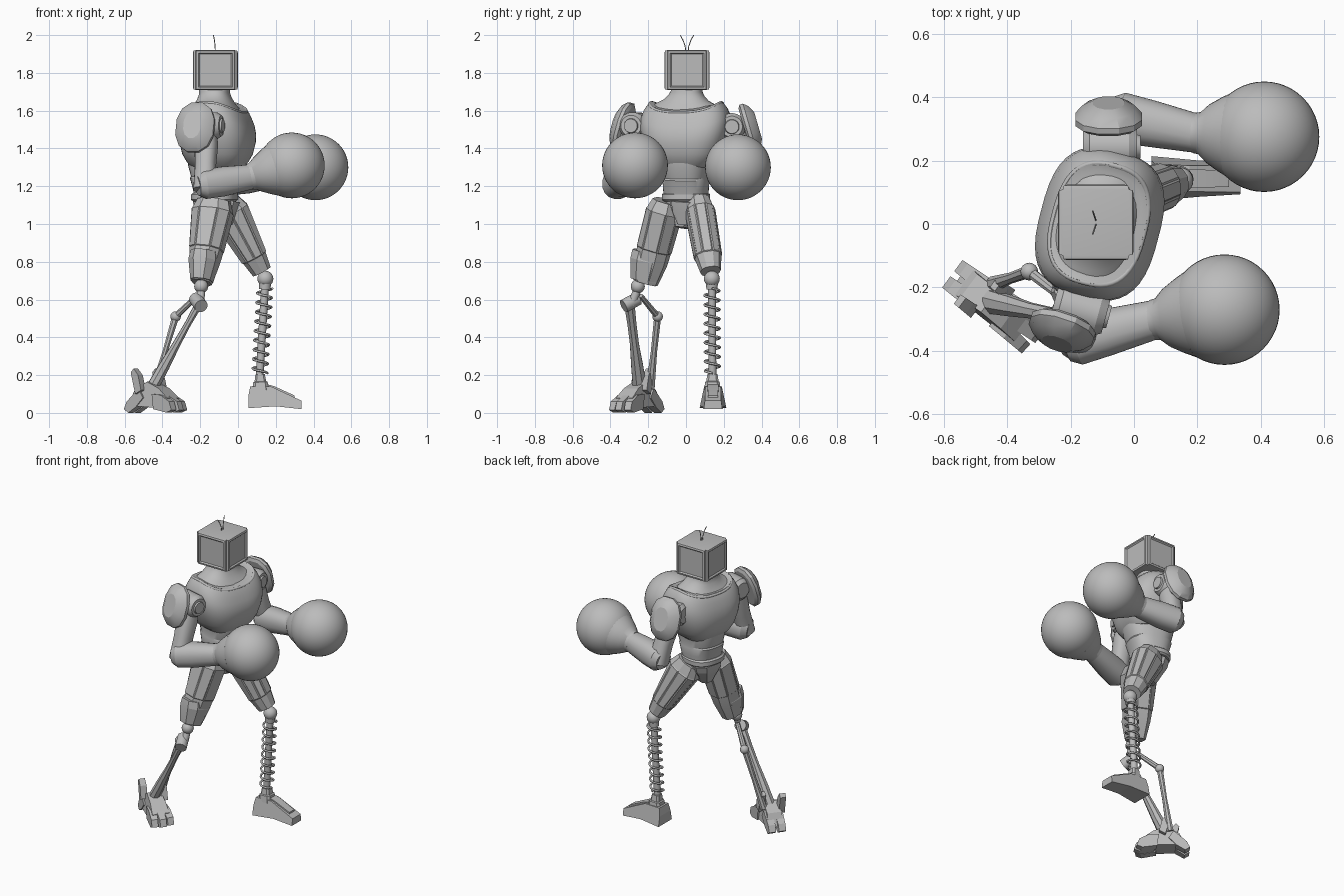
import bpy, bmesh, math
from mathutils import Vector, Matrix

if "Cube" in bpy.data.objects:
    bpy.data.objects.remove(bpy.data.objects["Cube"])

GREY = (0.5, 0.5, 0.5, 1)
metal = bpy.data.materials.new("plain grey")
metal.use_nodes = True
metal.diffuse_color = GREY
metal.node_tree.nodes["Principled BSDF"].inputs["Base Color"].default_value = GREY


def finish(name, bm, angle=30):
    bmesh.ops.recalc_face_normals(bm, faces=bm.faces)
    mesh = bpy.data.meshes.new(name)
    bm.to_mesh(mesh)
    bm.free()
    ob = bpy.data.objects.new(name, mesh)
    bpy.context.collection.objects.link(ob)
    mesh.materials.append(metal)
    bpy.ops.object.select_all(action='DESELECT')
    ob.select_set(True)
    bpy.context.view_layer.objects.active = ob
    bpy.ops.object.shade_smooth_by_angle(angle=math.radians(angle))
    return ob


def frame(axis, ref):
    w = Vector(axis).normalized()
    u = (Vector(ref) - w * w.dot(Vector(ref))).normalized()
    return u, w.cross(u), w


def limb(name, a, b, rings, sides=24, ref=(1, 0, 0), power=2, panel=0, warp=None, angle=30):
    """Loft rings (t, radius along ref, radius across) from a to b; panel raises plates on long walls."""
    a, b = Vector(a), Vector(b)
    u, v, w = frame(b - a, ref)
    bm = bmesh.new()
    loops = []
    for t, ru, rv in rings:
        mid = a.lerp(b, t)
        loop = []
        for i in range(sides):
            g = 2 * math.pi * (i + 0.5) / sides
            c, s = math.cos(g), math.sin(g)
            p = mid + u * ru * math.copysign(abs(c) ** (2 / power), c)
            p += v * rv * math.copysign(abs(s) ** (2 / power), s)
            loop.append(bm.verts.new(warp(p) if warp else p))
        loops.append(loop)
    walls = []
    for k, (lo, hi) in enumerate(zip(loops, loops[1:])):
        for i in range(sides):
            j = (i + 1) % sides
            f = bm.faces.new((lo[i], lo[j], hi[j], hi[i]))
            if rings[k + 1][0] - rings[k][0] > 0.3:
                walls.append(f)
    bm.faces.new(loops[0])
    bm.faces.new(loops[-1])
    if panel:
        bmesh.ops.recalc_face_normals(bm, faces=bm.faces)
        bmesh.ops.inset_individual(bm, faces=walls, thickness=panel, depth=panel * 0.7)
    return finish(name, bm, angle)


def rod(name, a, b, r, r2=None, sides=16, ref=(1, 0, 0)):
    return limb(name, a, b, [(0, r, r), (1, r2 or r, r2 or r)], sides, ref)


def ball(name, at, r, seg=24):
    bm = bmesh.new()
    bmesh.ops.create_uvsphere(bm, u_segments=seg, v_segments=seg // 2, radius=r,
                              matrix=Matrix.Translation(at))
    return finish(name, bm, 60)


def prism(name, profile, w0, w1, at, yaw=0, top=1):
    """Side profile (x, z); half width w0 at the back to w1 in front, scaled by top at the highest point."""
    bm = bmesh.new()
    lo, span = min(p[0] for p in profile), max(p[0] for p in profile) - min(p[0] for p in profile)
    high = max(p[1] for p in profile)
    sides = []
    for s in (-1, 1):
        sides.append([bm.verts.new((x, s * (w0 + (w1 - w0) * (x - lo) / span) * (1 + (top - 1) * z / high), z))
                      for x, z in profile])
    n = len(profile)
    bm.faces.new(sides[0])
    bm.faces.new(sides[1])
    for i in range(n):
        j = (i + 1) % n
        bm.faces.new((sides[0][i], sides[0][j], sides[1][j], sides[1][i]))
    bmesh.ops.transform(bm, verts=bm.verts, matrix=Matrix.Translation(at) @ Matrix.Rotation(yaw, 4, 'Z'))
    return finish(name, bm, 10)


def tube(name, pts, r, cyclic=False):
    cu = bpy.data.curves.new(name, 'CURVE')
    cu.dimensions = '3D'
    cu.bevel_depth, cu.bevel_resolution, cu.use_fill_caps = r, 1, True
    sp = cu.splines.new('POLY')
    sp.points.add(len(pts) - 1)
    for q, p in zip(sp.points, pts):
        q.co = (*p, 1)
    sp.use_cyclic_u = cyclic
    sp.use_smooth = True
    cu.materials.append(metal)
    ob = bpy.data.objects.new(name, cu)
    bpy.context.collection.objects.link(ob)
    return ob


# Head: box with a chamfered plate and shallow screen on every side
bm = bmesh.new()
bmesh.ops.create_cube(bm, size=1, matrix=Matrix.Translation((-0.12, 0.005, 1.815)) @ Matrix.Diagonal((0.208, 0.208, 0.21, 1)))
bmesh.ops.recalc_face_normals(bm, faces=bm.faces)
sides = [f for f in bm.faces if abs(f.normal.z) < 0.5]
bmesh.ops.inset_individual(bm, faces=sides, thickness=0.004, depth=0.012)
bmesh.ops.inset_individual(bm, faces=sides, thickness=0.016, depth=0.003)
bmesh.ops.inset_individual(bm, faces=sides, thickness=0.01, depth=-0.008)
finish("head", bm, 15)
for s in (-1, 1):
    tube("antenna", [(-0.12 - 0.01 * t * t, 0.005 + s * (0.006 + 0.03 * t * t), 1.91 + 0.09 * t)
                     for t in (0, 0.35, 0.7, 1)], 0.0025)

# Torso: twisted toward the right, with a collar that dips in front and behind
FACING = Vector((math.cos(-0.26), math.sin(-0.26), 0))
SIDE = Vector((-FACING.y, FACING.x, 0))


def dip(p):
    p = Vector(p)
    k = max(0, min(1, (p.z - 1.42) / 0.2))
    p.z -= 2.2 * k * (p - Vector((-0.12, 0, p.z))).dot(FACING) ** 2
    return p


limb("chest", (-0.108, 0, 1.30), (-0.108, 0, 1.65),
     [(0, .13, .13), (.08, .155, .165), (.2, .177, .195), (.4, .19, .222), (.6, .19, .237), (.78, .182, .235),
      (.9, .168, .218), (.97, .155, .2), (1, .142, .188), (.97, .12, .165)],
     40, FACING, 2.8, warp=dip)
limb("neck", (-0.122, 0, 1.59), (-0.125, 0.005, 1.73),
     [(0, .145, .19), (.25, .138, .183), (.36, .12, .15), (.48, .104, .118), (.65, .088, .094), (.8, .08, .083),
      (1, .08, .08)], 40, FACING, 2.5, warp=dip)
collar = []
for i in range(48):
    c, s = math.cos(i * math.pi / 24), math.sin(i * math.pi / 24)
    collar.append(dip(Vector((-0.11, 0, 1.642)) + FACING * 0.144 * math.copysign(abs(c) ** .75, c)
                      + SIDE * 0.19 * math.copysign(abs(s) ** .75, s)))
tube("collar", collar, 0.009, True)
limb("abdomen", (-0.12, 0, 1.15), (-0.11, 0, 1.34),
     [(0, .11, .115), (.2, .12, .118), (.45, .137, .12), (.5, .132, .117), (.8, .15, .128), (1, .155, .13)],
     32, FACING, 2.5)
limb("belt", (-0.125, 0, 1.12), (-0.125, 0, 1.165),
     [(0, .11, .115), (.2, .12, .125), (.8, .12, .125), (1, .11, .115)], 32, FACING, 2.5)
limb("pelvis", (-0.125, 0, 1.13), (-0.115, -0.02, 0.98),
     [(0, .11, .11), (.3, .105, .1), (.6, .085, .07), (1, .06, .04)], 8, FACING, 3, angle=20)
limb("hip_plate", (-0.02, -0.015, 1.12), (-0.05, -0.015, 1.0),
     [(0, .02, .065), (.5, .02, .055), (1, .015, .03)], 8, FACING, 5, angle=20)

# Arms: shoulder drum, shield pad, upper arm, forearm, round glove
ARMS = {
    "right": dict(shoulder=(-0.165, -0.27, 1.52), face=(0.96, -0.26, 0), pad=(-0.22, -0.31, 1.505),
                  out=(-0.3, -0.9, 0.28), elbow=(-0.175, -0.365, 1.21), wrist=(0.07, -0.3, 1.25),
                  glove=(0.285, -0.27, 1.31)),
    "left": dict(shoulder=(-0.07, 0.243, 1.515), face=(1, 0, 0), pad=(-0.08, 0.31, 1.5),
                 out=(0, 0.96, 0.28), elbow=(-0.035, 0.335, 1.23), wrist=(0.2, 0.285, 1.26),
                 glove=(0.41, 0.275, 1.30)),
}
for tag, arm in ARMS.items():
    sh, face, out, pad, elbow, wrist, glove = (
        Vector(arm[k]) for k in ("shoulder", "face", "out", "pad", "elbow", "wrist", "glove"))
    limb(tag + "_shoulder", sh - face * 0.09, sh + face * 0.08,
         [(0, .05, .05), (.12, .072, .072), (.85, .072, .072), (1, .056, .056)], 24, (0, 0, 1))
    rod(tag + "_shoulder_cap", sh + face * 0.07, sh + face * 0.09, 0.042, 0.036, 24, (0, 0, 1))
    limb(tag + "_shoulder_pad", pad, pad + out.normalized() * 0.075,
         [(0, .12, .09), (.15, .138, .108), (.4, .138, .108), (.75, .115, .085), (1, .075, .05)],
         12, (0, 0, 1), 2.3, angle=25)
    down = (elbow - sh).normalized()
    limb(tag + "_upper_arm", sh, elbow + down * 0.03,
         [(0, .05, .055), (.3, .062, .064), (.6, .055, .058), (1, .06, .06)], 16, face, 2.4)
    fore = (wrist - elbow).normalized()
    limb(tag + "_forearm", elbow - fore * 0.04, wrist,
         [(0, .055, .06), (.12, .078, .08), (.45, .08, .075), (1, .066, .062)], 16, (0, 0, 1), 2.3)
    limb(tag + "_cuff", wrist - fore * 0.01, glove,
         [(0, .07, .064), (.08, .073, .067), (.2, .093, .093), (.38, .118, .118), (.55, .138, .138)],
         32, (0, 0, 1))
    ball(tag + "_glove", glove, 0.174, 48)

# Right leg: armoured thigh and a two strut shin
limb("right_thigh", (-0.125, -0.1, 1.12), (-0.195, -0.215, 0.69),
     [(0, .09, .075), (.12, .11, .092), (.6, .088, .09), (.75, .078, .088), (1, .055, .068)],
     8, FACING, 2.4, panel=0.006, angle=15)
limb("right_knee_guard", (-0.175, -0.19, 0.85), (-0.192, -0.22, 0.7),
     [(0, .072, .096), (.3, .08, .096), (1, .058, .075)], 8, FACING, 2.4, angle=15)
ball("right_knee", (-0.195, -0.255, 0.67), 0.037)
rod("right_knee_link", (-0.195, -0.25, 0.67), (-0.2, -0.29, 0.57), 0.022)
rod("right_knee_hinge", (-0.225, -0.255, 0.605), (-0.195, -0.33, 0.565), 0.036, None, 20)
ankle = (-0.45, -0.245, 0.14)
limb("right_front_strut", (-0.205, -0.3, 0.58), ankle,
     [(0, .022, .03), (.25, .018, .026), (.5, .022, .026), (.75, .03, .034), (1, .034, .04)], 8)
kink = (-0.33, -0.15, 0.51)
rod("right_back_link", (-0.215, -0.24, 0.62), kink, 0.014, 0.018, 8)
ball("right_back_joint", kink, 0.028, 16)
limb("right_back_strut", kink, (-0.445, -0.19, 0.13), [(0, .02, .02), (.5, .014, .018), (1, .022, .026)], 8)

# Right foot: arched block with splayed toes, heel claws and fins
YAW = math.atan2(-0.2, 0.27)
FOOT = Vector((-0.44, -0.255, 0))
turn = Matrix.Rotation(YAW, 3, 'Z')
prism("right_foot", [(-.14, .04), (-.1, .12), (-.02, .165), (.06, .13), (.12, .08), (.11, .025), (0, .03)],
      0.055, 0.062, FOOT, YAW, 0.75)
for s in (-1, 0, 1):
    prism("right_toe", [(-.03, .02), (-.04, .1), (.02, .095), (.08, .06), (.095, .015), (.06, .002)],
          0.026, 0.02, FOOT + turn @ Vector((0.08 - 0.012 * abs(s), s * 0.042, 0)), YAW + s * 0.1)
for s in (-1, 1):
    prism("right_heel_claw", [(-.08, .02), (-.06, .06), (.02, .13), (.05, .08), (.0, .03), (-.05, .0)],
          0.022, 0.028, FOOT + turn @ Vector((-0.085, s * 0.032, 0)), YAW)
    prism("right_foot_fin", [(-.04, .215), (-.02, .235), (.01, .2), (.03, .12), (-.01, .1)],
          0.018, 0.022, FOOT + turn @ Vector((-0.035 + 0.03 * s, s * 0.055, 0)), YAW)

# Left leg: ribbed thigh, coil spring shin, wedge foot
limb("left_thigh", (-0.075, 0.065, 1.12), (0.125, 0.13, 0.75),
     [(0, .08, .065), (.15, .103, .078), (.8, .07, .072), (1, .055, .055)],
     10, (1, 0, 0.5), 2.3, panel=0.007, angle=15)
knee, foot_top = Vector((0.145, 0.137, 0.71)), Vector((0.115, 0.14, 0.2))
ball("left_knee", knee, 0.042)
rod("left_spring_cap", knee, knee.lerp(foot_top, 0.11), 0.034, 0.03)
rod("left_shin_rod", knee, foot_top, 0.021)
TURNS, STEP = 9, 16
coil = []
for i in range(TURNS * STEP + 1):
    g = 2 * math.pi * i / STEP
    coil.append(knee.lerp(foot_top, 0.1 + 0.88 * i / (TURNS * STEP))
                + Vector((math.cos(g), math.sin(g), 0)) * 0.04)
tube("left_spring", coil, 0.0065)
limb("left_ankle", (0.12, 0.14, 0.12), (0.117, 0.14, 0.205),
     [(0, .046, .046), (.5, .04, .04), (.55, .032, .034), (1, .026, .028)], 8, (1, 0, 0), 4, angle=20)
prism("left_foot", [(.055, .025), (.055, .09), (.065, .14), (.175, .14), (.335, .065), (.335, .02), (.2, .035)],
      0.076, 0.052, (0, 0.143, 0), 0, 0.62)
prism("left_foot_ridge", [(.15, .12), (.16, .15), (.19, .142), (.3, .092), (.3, .07)], 0.03, 0.026, (0, 0.143, 0))
